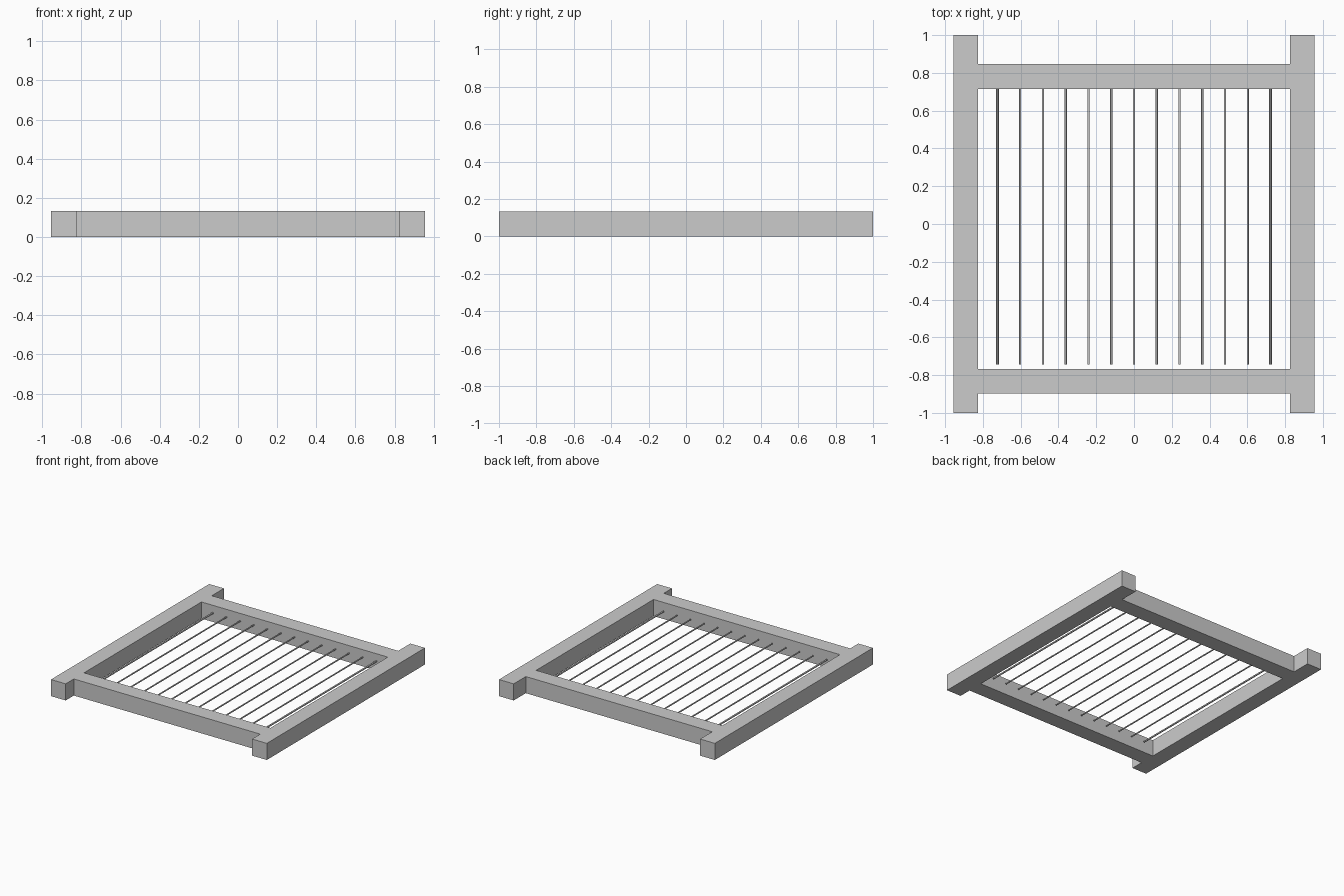
import bpy
import math

if "Cube" in bpy.data.objects:
    bpy.data.objects.remove(bpy.data.objects["Cube"])

H = 0.133        # frame thickness
ROD_Z = 0.072    # rods run at mid height


def box(name, x0, x1, y0, y1, z0=0.0, z1=H):
    bpy.ops.mesh.primitive_cube_add(
        size=1, location=((x0 + x1) / 2, (y0 + y1) / 2, (z0 + z1) / 2))
    ob = bpy.context.object
    ob.name = name
    ob.scale = (x1 - x0, y1 - y0, z1 - z0)
    bpy.ops.object.transform_apply(location=False, rotation=False, scale=True)
    return ob


def rod(name, x, radius, y0=-0.745, y1=0.72):
    bpy.ops.mesh.primitive_cylinder_add(
        vertices=12, radius=radius, depth=y1 - y0,
        location=(x, (y0 + y1) / 2, ROD_Z), rotation=(math.pi / 2, 0, 0))
    ob = bpy.context.object
    ob.name = name
    bpy.ops.object.shade_smooth_by_angle()
    return ob


# Side rails with projecting ends
box("left_rail", -0.955, -0.825, -1.0, 1.0)
box("right_rail", 0.825, 0.955, -1.0, 1.0)

# Cross rails between them
box("front_rail", -0.825, 0.825, -0.897, -0.768)
box("back_rail", -0.825, 0.825, 0.716, 0.847)

# Evenly spaced rods, the outermost pair slightly thicker
COUNT = 13
for i in range(COUNT):
    x = -0.723 + 1.446 * i / (COUNT - 1)
    outer = i in (0, COUNT - 1)
    rod(f"rod_{i + 1}", x, 0.007 if outer else 0.0055)
